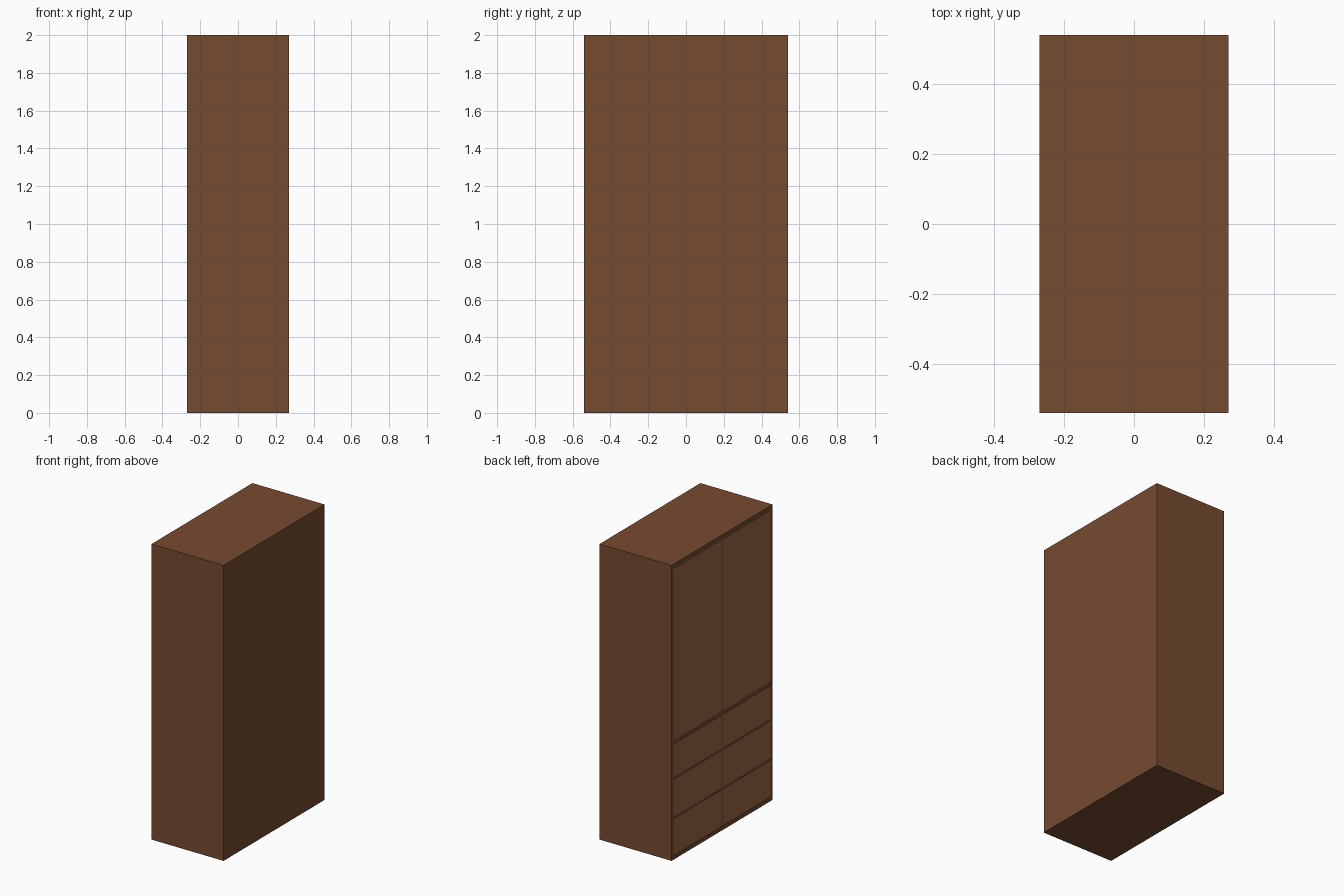
import bpy

if "Cube" in bpy.data.objects:
    bpy.data.objects.remove(bpy.data.objects["Cube"])


def material(name, color):
    m = bpy.data.materials.new(name)
    m.diffuse_color = color
    m.use_nodes = True
    m.node_tree.nodes["Principled BSDF"].inputs["Base Color"].default_value = m.diffuse_color
    return m


BODY = material("dark_wood", (0.18, 0.07, 0.03, 1))
FRONT = material("lighter_wood", (0.33, 0.135, 0.058, 1))


def board(name, lo, hi, mat):
    """Box between two opposite corners."""
    mid = [(a + b) / 2 for a, b in zip(lo, hi)]
    bpy.ops.mesh.primitive_cube_add(size=1, location=mid)
    ob = bpy.context.object
    ob.name = name
    ob.scale = [b - a for a, b in zip(lo, hi)]
    bpy.ops.object.transform_apply(location=False, rotation=False, scale=True)
    ob.data.materials.append(mat)
    return ob


D, W, H = 0.27, 0.54, 2.0      # half depth, half width, height
T = 0.022                      # board thickness
IN = W - T

# Outer carcass, open toward -x
for s, side in ((-1, "right"), (1, "left")):
    y0, y1 = sorted((s * W, s * IN))
    board(f"side_panel_{side}", (-D, y0, 0), (D, y1, H), BODY)
board("top_panel", (-D, -IN, H - 0.03), (D, IN, H), BODY)
board("bottom_panel", (-D, -IN, 0), (D, IN, 0.026), BODY)
board("back_panel", (D - T, -IN, 0.026), (D, IN, H - 0.03), BODY)

# Divider and rails that show in the gaps between the fronts
board("centre_divider", (-D + 0.003, -0.012, 0.026), (D - T, 0.012, H - 0.03), BODY)
for i, z in enumerate((0.283, 0.55, 0.795)):
    for s in (-1, 1):
        y0, y1 = sorted((s * 0.012, s * IN))
        board(f"rail_{i}_{s}", (-D + 0.003, y0, z - 0.018), (D - T, y1, z + 0.018), BODY)

# Doors above, three rows of drawers below, mirrored about the divider
ROWS = (("drawer_low", 0.028, 0.275), ("drawer_mid", 0.291, 0.542),
        ("drawer_high", 0.558, 0.78), ("door", 0.81, H - 0.032))
for name, z0, z1 in ROWS:
    for s, side in ((-1, "right"), (1, "left")):
        y0, y1 = sorted((s * 0.007, s * (IN - 0.001)))
        board(f"{name}_{side}", (-D + 0.001, y0, z0), (-D + 0.02, y1, z1), FRONT)
